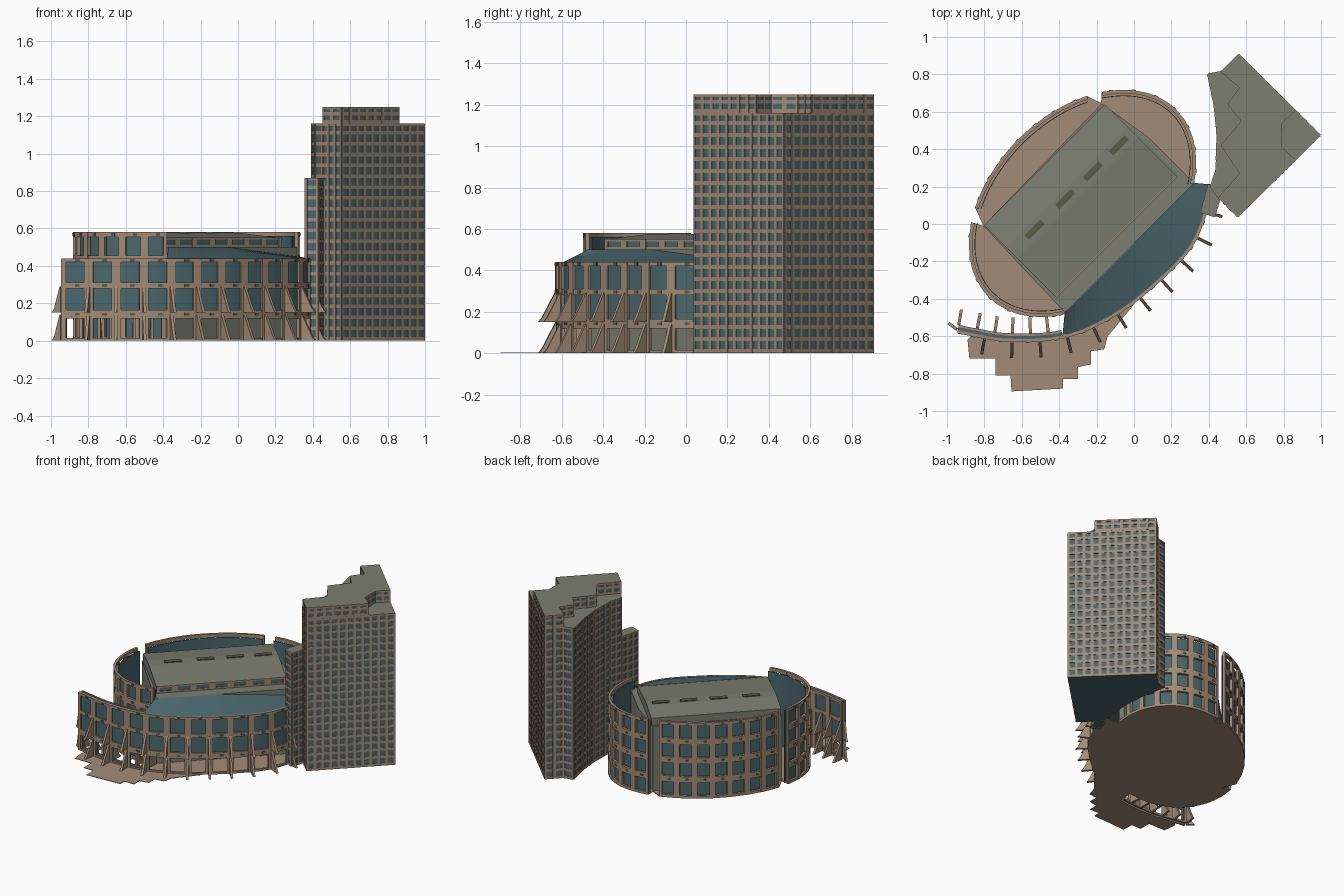
import bpy, bmesh, math
from mathutils import Vector

if "Cube" in bpy.data.objects:
    bpy.data.objects.remove(bpy.data.objects["Cube"])

def mat(name, r, g, b):
    m = bpy.data.materials.new(name)
    m.diffuse_color = (r, g, b, 1)
    m.use_nodes = True
    m.node_tree.nodes["Principled BSDF"].inputs["Base Color"].default_value = m.diffuse_color
    return m

TAN = mat("tan_stone", .36, .26, .185)
GLASS = mat("teal_glass", .07, .135, .155)
ROOF = mat("grey_roof", .20, .21, .165)
DARK = mat("dark_olive", .10, .11, .06)

def loft(bm, a, b):
    """Closed solid between two matching loops."""
    va, vb = [bm.verts.new(p) for p in a], [bm.verts.new(p) for p in b]
    bm.faces.new(va[::-1])
    bm.faces.new(vb)
    n = len(va)
    for i in range(n):
        j = (i + 1) % n
        bm.faces.new((va[i], va[j], vb[j], vb[i]))

def prism(bm, pts, z0, z1):
    loft(bm, [(p[0], p[1], z0) for p in pts], [(p[0], p[1], z1) for p in pts])

def finish(bm, name, m):
    bmesh.ops.recalc_face_normals(bm, faces=bm.faces)
    me = bpy.data.meshes.new(name)
    bm.to_mesh(me)
    bm.free()
    me.materials.append(m)
    bpy.context.collection.objects.link(bpy.data.objects.new(name, me))

def make(name, m, pts, z0, z1):
    bm = bmesh.new()
    prism(bm, pts, z0, z1)
    finish(bm, name, m)

def normal(path, i):
    d = Vector(path[min(i + 1, len(path) - 1)]) - Vector(path[max(i - 1, 0)])
    return Vector((d.y, -d.x)).normalized()

def offset(path, d):
    return [Vector(p) + normal(path, i) * d for i, p in enumerate(path)]

def resample(path, n):
    path = [Vector(p) for p in path]
    cum = [0]
    for a, b in zip(path, path[1:]):
        cum.append(cum[-1] + (b - a).length)
    out, k = [], 0
    for i in range(n + 1):
        s = cum[-1] * i / n
        while k < len(path) - 2 and cum[k + 1] < s:
            k += 1
        out.append(path[k].lerp(path[k + 1], (s - cum[k]) / (cum[k + 1] - cum[k])))
    return out

def strip(bm, path, z0, z1, d0, d1):
    prism(bm, offset(path, d1) + offset(path, d0)[::-1], z0, z1)

def wall(bm, path, bays, bands, d0, d1, z0=0):
    """Open frame: horizontal bands plus a pier at every bay line."""
    pts = resample(path, bays * 6)
    for a, b in bands:
        strip(bm, pts, a, b, d0, d1)
    for i in range(bays + 1):
        strip(bm, pts[max(i * 6 - 1, 0):i * 6 + 2], z0, bands[-1][1] - .002, d0 - .001, d1 + .001)

def vents(bm, path, bays, zs, d):
    pts = resample(path, bays * 6)
    for i in range(bays):
        for z in zs:
            strip(bm, pts[i * 6 + 3:i * 6 + 5], z - .007, z + .007, 0, d)

# ---- oval drum ----
C, U, V = Vector((-.275, .11)), Vector((1, 1)) / 2 ** .5, Vector((-1, 1)) / 2 ** .5
def uv(u, v):
    return C + U * u + V * v
def oval(t0, t1, inset=0, n=48):
    ts = [t0 + (t1 - t0) * i / n for i in range(n + 1)]
    return [uv((.708 - inset) * math.cos(t), (.485 - inset) * math.sin(t)) for t in ts]

arcs = [(-.80, .80, 7), (.93, 2.21, 7), (2.34, 3.94, 7)]
drum_bands = [(0, .02), (.12, .165), (.265, .31), (.41, .455), (.555, .58)]
bm, bv = bmesh.new(), bmesh.new()
for t0, t1, n in arcs:
    wall(bm, oval(t0, t1), n, drum_bands, -.018, 0)
    vents(bv, oval(t0, t1), n, (.142, .287, .432, .568), .004)
finish(bm, "drum_frame", TAN)
finish(bv, "drum_vents", DARK)
bm = bmesh.new()
for t0, t1, n in arcs:
    strip(bm, oval(t0, t1, .03), .002, .56, -.004, 0)
finish(bm, "drum_glass", GLASS)
make("drum_floor", TAN, oval(*arcs[0][:2]) + [uv(.45, .31)] + oval(*arcs[1][:2]) + [uv(-.46, .29)]
     + oval(*arcs[2][:2]), 0, .006)

# ---- inner hall ----
make("hall_base", ROOF, [uv(-.48, -.345), uv(.5, -.345), uv(.5, 0), uv(.45, .305), uv(-.46, .29)], .001, .5)
prof = [(-.25, .5), (-.25, .55), (.04, .575), (.12, .575), (.29, .555), (.29, .5)]
bm = bmesh.new()
loft(bm, [(*uv(-.455, v), z) for v, z in prof], [(*uv(.46, v), z) for v, z in prof])
finish(bm, "hall_roof", ROOF)
front = [uv(-.455, -.25), uv(.46, -.25)]
bm = bmesh.new()
strip(bm, front, .505, .548, 0, .003)
finish(bm, "hall_clerestory_glass", GLASS)
bm = bmesh.new()
wall(bm, front, 7, [(.5, .512), (.54, .551)], 0, .008, .5)
finish(bm, "hall_clerestory_frame", TAN)
bm = bmesh.new()
for u in (-.28, -.05, .16, .357):
    prism(bm, [uv(u - .06, .065), uv(u + .06, .065), uv(u + .06, .1), uv(u - .06, .1)], .56, .581)
finish(bm, "hall_skylights", DARK)

# ---- crescent wing ----
key = [(-.945, -.585), (-.67, -.63), (-.37, -.61), (-.13, -.51), (.08, -.36), (.30, -.14), (.39, .06), (.42, .21)]
K = [Vector(p) for p in key]
K = [K[0] * 2 - K[1]] + K + [K[-1] * 2 - K[-2]]
curve = []
for i in range(1, len(K) - 2):
    p0, p1, p2, p3 = K[i - 1:i + 3]
    for j in range(12):
        t = j / 12
        curve.append(.5 * (2 * p1 + (p2 - p0) * t + (2 * p0 - 5 * p1 + 4 * p2 - p3) * t * t
                           + (3 * p1 - p0 - 3 * p2 + p3) * t ** 3))
curve.append(K[-2])
curve = resample(curve, 72)
tail = [p for p in curve if p.x < -.36]
inner = offset(tail, -.045)[::-1]
wing_bands = [(0, .015), (.12, .165), (.28, .31), (.42, .44)]
bm, bv = bmesh.new(), bmesh.new()
wall(bm, curve, 12, wing_bands, -.016, 0)
wall(bm, inner, 4, wing_bands, -.012, 0)
vents(bv, curve, 12, (.142, .295, .43), .004)
finish(bm, "wing_frame", TAN)
finish(bv, "wing_vents", DARK)
bm = bmesh.new()
strip(bm, curve, .12, .425, -.013, -.010)
strip(bm, inner, .12, .425, -.010, -.007)
strip(bm, tail, .425, .436, -.04, -.008)
finish(bm, "wing_glass", GLASS)

# two tiers of triangular fins
def fin(bm, p, n, r):
    s = Vector((-n.y, n.x)) * .008
    for z in (0, .15):
        tri = [(p, z), (p + n * r, z), (p + n * (r - .018), z + .022), (p + n * .006, z + .14), (p, z + .14)]
        loft(bm, [(*(q - s), h) for q, h in tri], [(*(q + s), h) for q, h in tri])
bm = bmesh.new()
for i in range(6, 72, 6):
    fin(bm, curve[i], normal(curve, i), .085)
for i in range(3, len(inner), 4):
    fin(bm, inner[i], normal(inner, i), .085)
fin(bm, curve[0] + Vector((0, .02)), Vector((-.8, .6)).normalized(), .06)
finish(bm, "wing_fins", TAN)

# sloping glass roof between hall and wing
outer = [p for p in curve if p.x >= -.38]
m = len(outer) - 1
a, b = uv(-.48, -.345), uv(.5, -.345)
rim = [(*p, .436) for p in offset(outer, -.012)]
top = [(*a.lerp(b, i / m), .5 - .05 * max(0, i / m - .45) / .55) for i in range(m + 1)]
bm = bmesh.new()
vo, vi = [bm.verts.new(p) for p in rim], [bm.verts.new(p) for p in top]
for i in range(m):
    bm.faces.new((vo[i], vo[i + 1], vi[i + 1]))
    bm.faces.new((vo[i], vi[i + 1], vi[i]))
finish(bm, "sloping_glass_roof", GLASS)
make("wing_end_wall", TAN, [a, a + Vector((.012, 0)), outer[0] + Vector((.012, .01)), outer[0] + Vector((0, .01))], 0, .44)
make("wing_floor", TAN, outer + [b, a], 0, .005)

# stepped terrace
steps = [(-.89, -.62), (-.88, -.72), (-.74, -.72), (-.74, -.81), (-.66, -.81), (-.655, -.895), (-.38, -.88),
         (-.38, -.83), (-.30, -.83), (-.30, -.765), (-.23, -.75), (-.23, -.68), (-.16, -.67), (-.14, -.6), (0, -.43)]
make("terrace", TAN, steps + [p for p in reversed(curve) if -.88 < p.x < -.02], 0, .004)

# ---- tower ----
base = [(.56, .905), (.47, .815), (.395, .80), (.43, .63), (.445, .48), (.44, .29), (.41, .2), (.45, .145),
        (.555, .04), (.995, .475)]
high = [(.56, .905), (.47, .815), (.57, .73), (.505, .64), (.58, .55), (.47, .42), (.57, .27), (.455, .14),
        (.555, .04), (.86, .342), (.785, .41), (.785, .54), (.86, .608)]
annex = [(.40, .21), (.36, .065), (.43, .04), (.46, .14)]

def tower_part(name, poly, z0, z1, floors):
    make(name + "_glass", GLASS, poly, z0, z1 - .004)
    make(name + "_roof", ROOF, poly, z1 - .004, z1)
    h = (z1 - z0) / floors
    bands = [(z0 + i * h, z0 + i * h + .019) for i in range(floors)] + [(z1 - .012, z1)]
    bm = bmesh.new()
    for p, q in zip(poly, poly[1:] + poly[:1]):
        wall(bm, [p, q], max(1, round((Vector(q) - Vector(p)).length / .058)), bands, 0, .004, z0)
    finish(bm, name + "_frame", TAN)

tower_part("tower_main", base, 0, 1.16, 20)
tower_part("tower_upper", high, 1.16, 1.25, 2)
tower_part("tower_annex", annex, 0, .87, 15)
